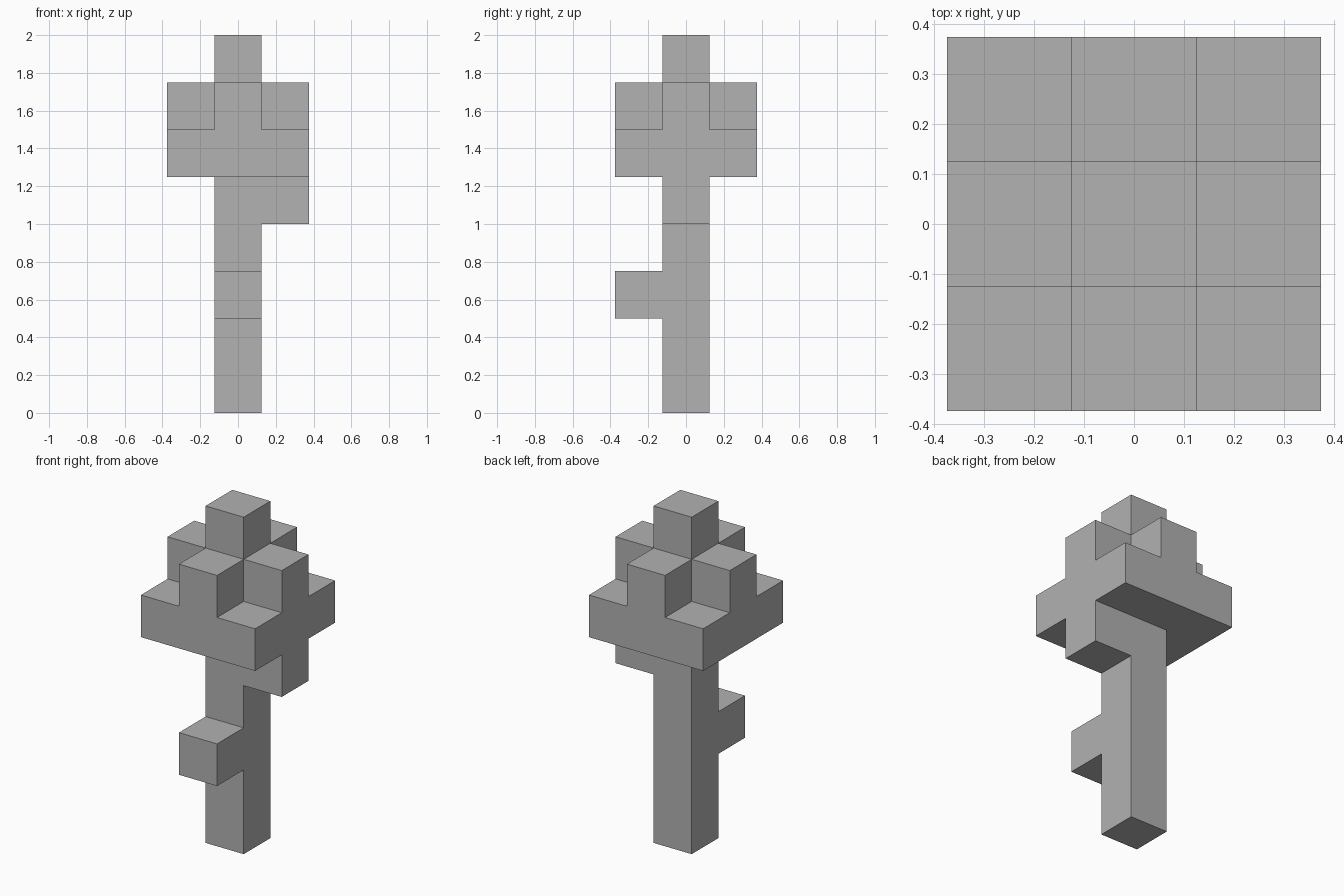
import bpy
import bmesh
from mathutils import Vector

cube = bpy.data.objects.get("Cube")
if cube:
    bpy.data.objects.remove(cube, do_unlink=True)

S = 0.25  # block size

grey = bpy.data.materials.new("plain_grey")
grey.use_nodes = True
colour = (0.445, 0.445, 0.445, 1)
grey.diffuse_color = colour
grey.node_tree.nodes["Principled BSDF"].inputs["Base Color"].default_value = colour

# Block cells of each part: column x, row y, layer z
ring = range(-1, 2)
parts = {
    "trunk": {(0, 0, k) for k in range(5)},
    "front_branch": {(0, -1, 2)},
    "left_branch": {(1, 0, 4)},
    "crown": {(x, y, 5) for x in ring for y in ring}
             | {(x, y, 6) for x in ring for y in ring if x * y == 0}
             | {(0, 0, 7)},
}
filled = set().union(*parts.values())


def add_part(name, cells):
    """Make one part from blocks, keeping only the exposed sides."""
    bm = bmesh.new()
    for cell in sorted(cells):
        centre = Vector(cell) + Vector((0, 0, 0.5))
        for axis in range(3):
            for sign in (-1, 1):
                n = Vector((0, 0, 0))
                n[axis] = sign
                if tuple(int(c + d) for c, d in zip(cell, n)) in filled:
                    continue
                u = Vector((n.y, n.z, n.x))
                v = n.cross(u)
                corners = [centre + (n + a * u + b * v) / 2
                           for a, b in ((-1, -1), (1, -1), (1, 1), (-1, 1))]
                bm.faces.new([bm.verts.new(c * S) for c in corners])
    bmesh.ops.remove_doubles(bm, verts=bm.verts, dist=0.001)
    # Merge flat neighbouring sides
    bmesh.ops.dissolve_limit(bm, angle_limit=0.01, verts=bm.verts, edges=bm.edges)
    mesh = bpy.data.meshes.new(name)
    bm.to_mesh(mesh)
    bm.free()
    mesh.materials.append(grey)
    bpy.context.collection.objects.link(bpy.data.objects.new(name, mesh))


for part_name, part_cells in parts.items():
    add_part(part_name, part_cells)
